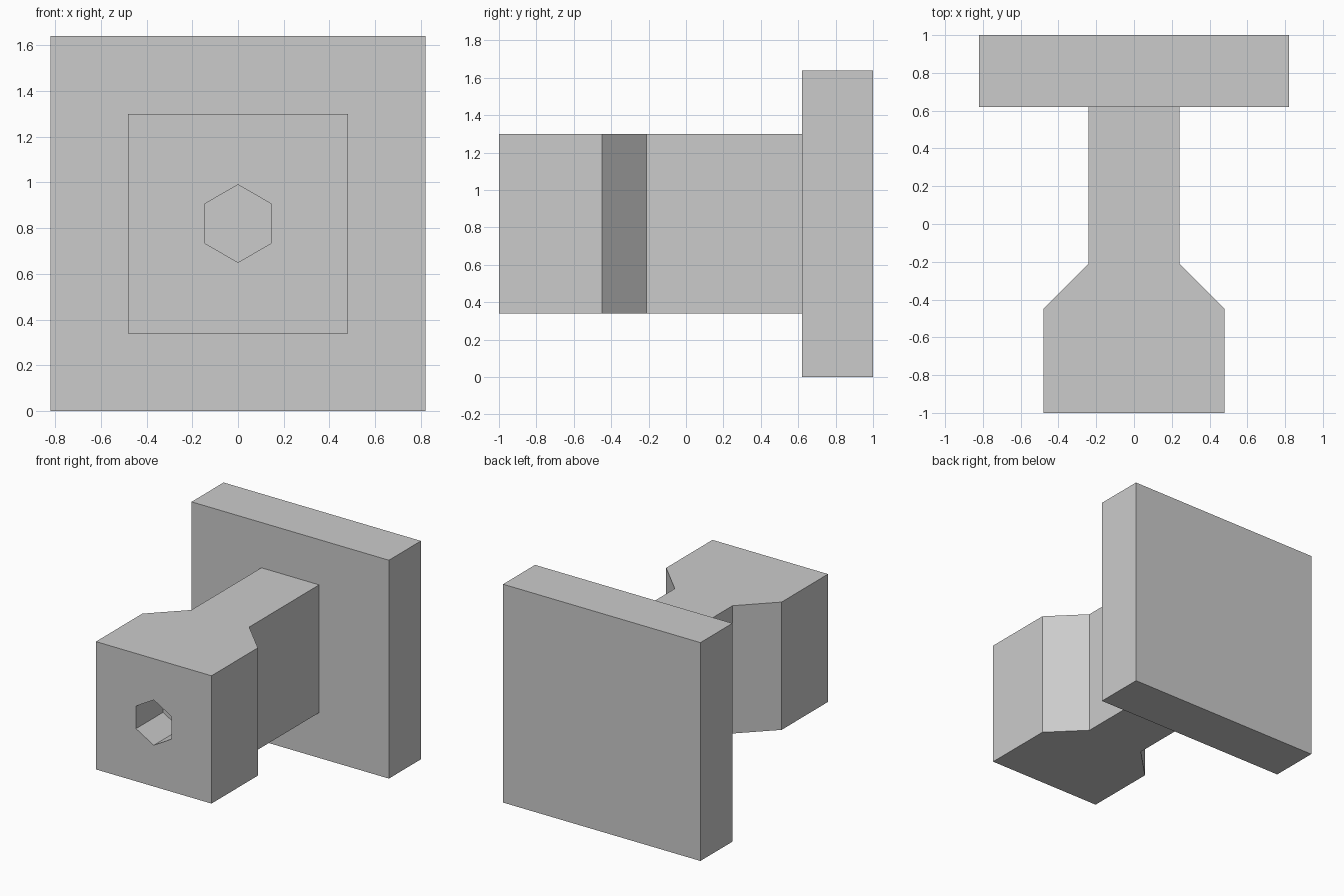
import bpy
import bmesh
from math import pi
from mathutils import Matrix, Vector

default = bpy.data.objects.get("Cube")
if default:
    bpy.data.objects.remove(default, do_unlink=True)

grey = bpy.data.materials.new("light_grey")
grey.use_nodes = True
colour = (0.6, 0.6, 0.6, 1)
grey.diffuse_color = colour
grey.node_tree.nodes["Principled BSDF"].inputs["Base Color"].default_value = colour

MID_Z = 0.82


def make_object(name, bm):
    bmesh.ops.recalc_face_normals(bm, faces=bm.faces)
    mesh = bpy.data.meshes.new(name)
    bm.to_mesh(mesh)
    bm.free()
    mesh.materials.append(grey)
    obj = bpy.data.objects.new(name, mesh)
    bpy.context.collection.objects.link(obj)
    return obj


def extruded_outline(name, half_outline, height):
    """Mirror a half outline across x and extrude it about mid height."""
    outline = half_outline + [(-x, y) for x, y in reversed(half_outline)]
    bm = bmesh.new()
    face = bm.faces.new([bm.verts.new((x, y, MID_Z - height / 2)) for x, y in outline])
    result = bmesh.ops.extrude_face_region(bm, geom=[face])
    verts = [v for v in result["geom"] if isinstance(v, bmesh.types.BMVert)]
    bmesh.ops.translate(bm, verts=verts, vec=Vector((0, 0, height)))
    return make_object(name, bm)


# Square end plate
extruded_outline("end_plate", [(0.82, 0.62), (0.82, 1)], 1.64)

# Square head tapering into the narrow neck
head = extruded_outline(
    "head_and_neck",
    [(0.48, -1), (0.48, -0.45), (0.24, -0.21), (0.24, 0.62)], 0.96)

# Blind hexagonal socket in the front of the head
DEPTH = 0.32
bm = bmesh.new()
bmesh.ops.create_cone(
    bm, cap_ends=True, segments=6, radius1=0.17, radius2=0.17, depth=2 * DEPTH,
    matrix=Matrix.Translation((0, -1, MID_Z)) @ Matrix.Rotation(pi / 2, 4, "X"))
# Point the hexagon upward if a flat lies on top
if max(v.co.z for v in bm.verts) < MID_Z + 0.16:
    bmesh.ops.rotate(bm, verts=bm.verts, cent=(0, -1, MID_Z),
                     matrix=Matrix.Rotation(pi / 6, 3, "Y"))
cutter = make_object("socket_cutter", bm)
cutter.hide_render = True
cutter.hide_set(True)

cut = head.modifiers.new("hex_socket", "BOOLEAN")
cut.operation = "DIFFERENCE"
cut.solver = "EXACT"
cut.object = cutter
